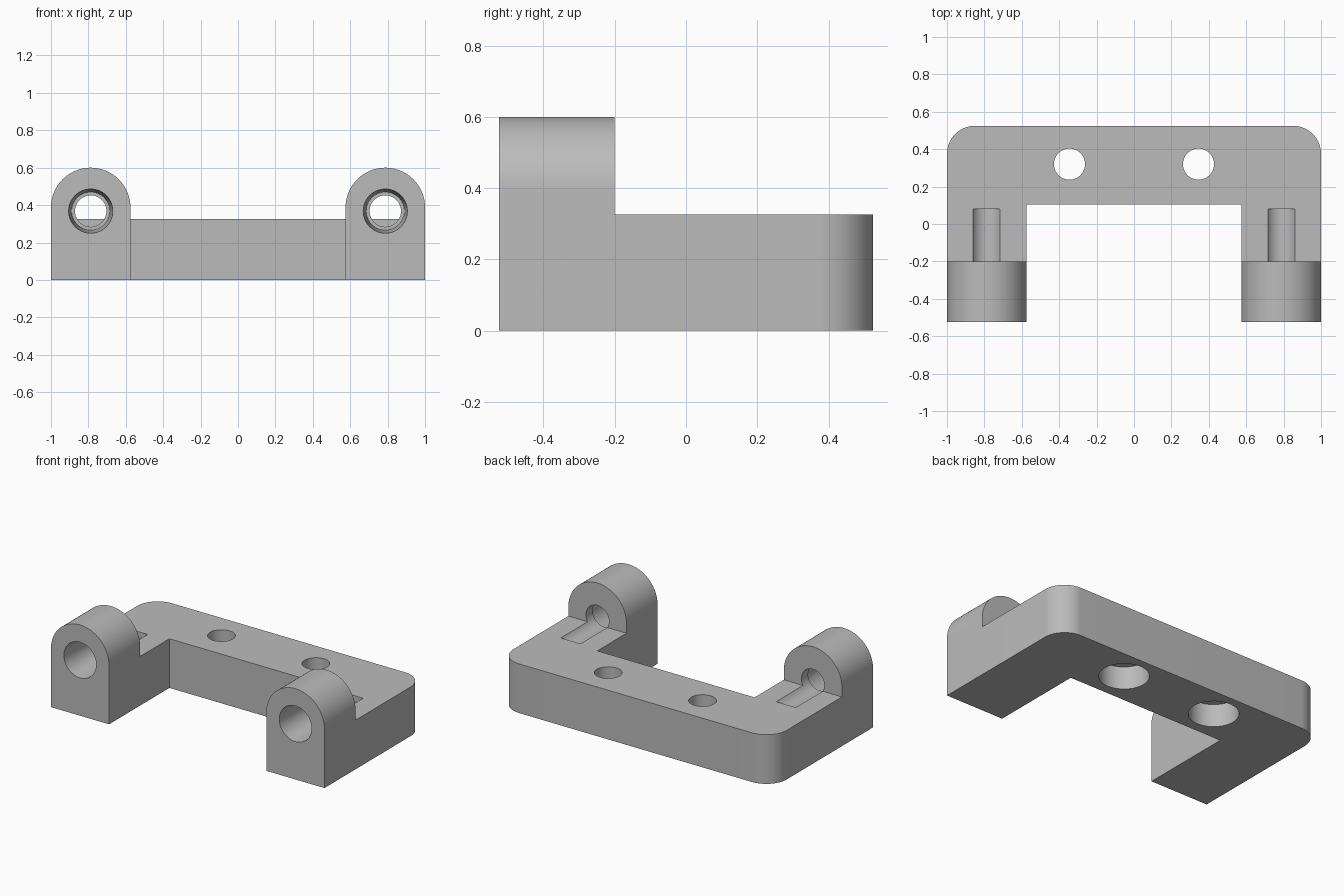
import bpy, bmesh, math
from mathutils import Matrix, Vector

if "Cube" in bpy.data.objects:
    bpy.data.objects.remove(bpy.data.objects["Cube"], do_unlink=True)

grey = bpy.data.materials.new("plain grey")
grey.use_nodes = True
GREY = (0.5, 0.5, 0.5, 1)
grey.diffuse_color = GREY
grey.node_tree.nodes["Principled BSDF"].inputs["Base Color"].default_value = GREY

BASE_H, DEPTH, LUG_BACK = 0.325, 0.525, -0.2
ARM_IN, BRIDGE_Y, CORNER = 0.575, 0.105, 0.15
LUG_X, LUG_R = 0.7875, 0.2125
BORE_Z = 0.368


def arc(cx, cy, r, start, end, steps):
    """Points on an arc, angles in degrees."""
    angles = [math.radians(start + (end - start) * i / steps) for i in range(steps + 1)]
    return [(cx + r * math.cos(a), cy + r * math.sin(a)) for a in angles]


def to_object(name, bm):
    bmesh.ops.recalc_face_normals(bm, faces=bm.faces)
    mesh = bpy.data.meshes.new(name)
    bm.to_mesh(mesh)
    bm.free()
    mesh.materials.append(grey)
    obj = bpy.data.objects.new(name, mesh)
    bpy.context.collection.objects.link(obj)
    return obj


def prism(name, points, direction):
    """Extrude a closed outline of 3D points."""
    bm = bmesh.new()
    face = bm.faces.new([bm.verts.new(p) for p in points])
    new = bmesh.ops.extrude_face_region(bm, geom=[face])["geom"]
    verts = [v for v in new if isinstance(v, bmesh.types.BMVert)]
    bmesh.ops.translate(bm, verts=verts, vec=direction)
    return to_object(name, bm)


def drill(name, start, end, r_start, r_end):
    """Round cutter between two points, tapered if the radii differ."""
    start, end = Vector(start), Vector(end)
    axis = end - start
    turn = axis.to_track_quat("Z", "Y").to_matrix().to_4x4()
    bm = bmesh.new()
    bmesh.ops.create_cone(bm, cap_ends=True, segments=64, radius1=r_start, radius2=r_end,
                          depth=axis.length,
                          matrix=Matrix.Translation((start + end) / 2) @ turn)
    return to_object(name, bm)


def combine(target, tool, operation):
    mod = target.modifiers.new(tool.name, "BOOLEAN")
    mod.operation, mod.solver, mod.object = operation, "EXACT", tool
    bpy.context.view_layer.objects.active = target
    bpy.ops.object.modifier_apply(modifier=mod.name)
    bpy.data.objects.remove(tool, do_unlink=True)


# U-shaped base with rounded back corners
cx, cy = 1 - CORNER, DEPTH - CORNER
plan = [(ARM_IN, BRIDGE_Y), (ARM_IN, LUG_BACK), (1, LUG_BACK)]
plan += arc(cx, cy, CORNER, 0, 90, 16) + arc(-cx, cy, CORNER, 90, 180, 16)
plan += [(-1, LUG_BACK), (-ARM_IN, LUG_BACK), (-ARM_IN, BRIDGE_Y)]
bracket = prism("bracket", [(x, y, 0) for x, y in plan], (0, 0, BASE_H))

# Round-topped lugs at the ends of the arms
for side in (-1, 1):
    x = side * LUG_X
    outline = [(x - LUG_R, 0), (x + LUG_R, 0)] + arc(x, 0.6 - LUG_R, LUG_R, 0, 180, 48)
    lug = prism("lug", [(px, -DEPTH, pz) for px, pz in outline], (0, LUG_BACK + DEPTH, 0))
    combine(bracket, lug, "UNION")

# Bores through the lugs, grooves in the arms, and counterbored screw holes
for side in (-1, 1):
    x, sx = side * LUG_X, side * 0.345
    cuts = [
        drill("bore", (x, -DEPTH - 0.02, BORE_Z), (x, 0.08, BORE_Z), 0.084, 0.084),
        drill("tapered socket", (x, -DEPTH, BORE_Z), (x, -0.27, BORE_Z), 0.118, 0.102),
        drill("screw hole", (sx, 0.32, -0.1), (sx, 0.32, 0.5), 0.083, 0.083),
        drill("counterbore", (sx, 0.32, -0.1), (sx, 0.32, 0.15), 0.15, 0.15),
    ]
    for cut in cuts:
        combine(bracket, cut, "DIFFERENCE")

bpy.ops.object.select_all(action="DESELECT")
bracket.select_set(True)
bpy.context.view_layer.objects.active = bracket
bpy.ops.object.shade_smooth_by_angle(angle=math.radians(30))
